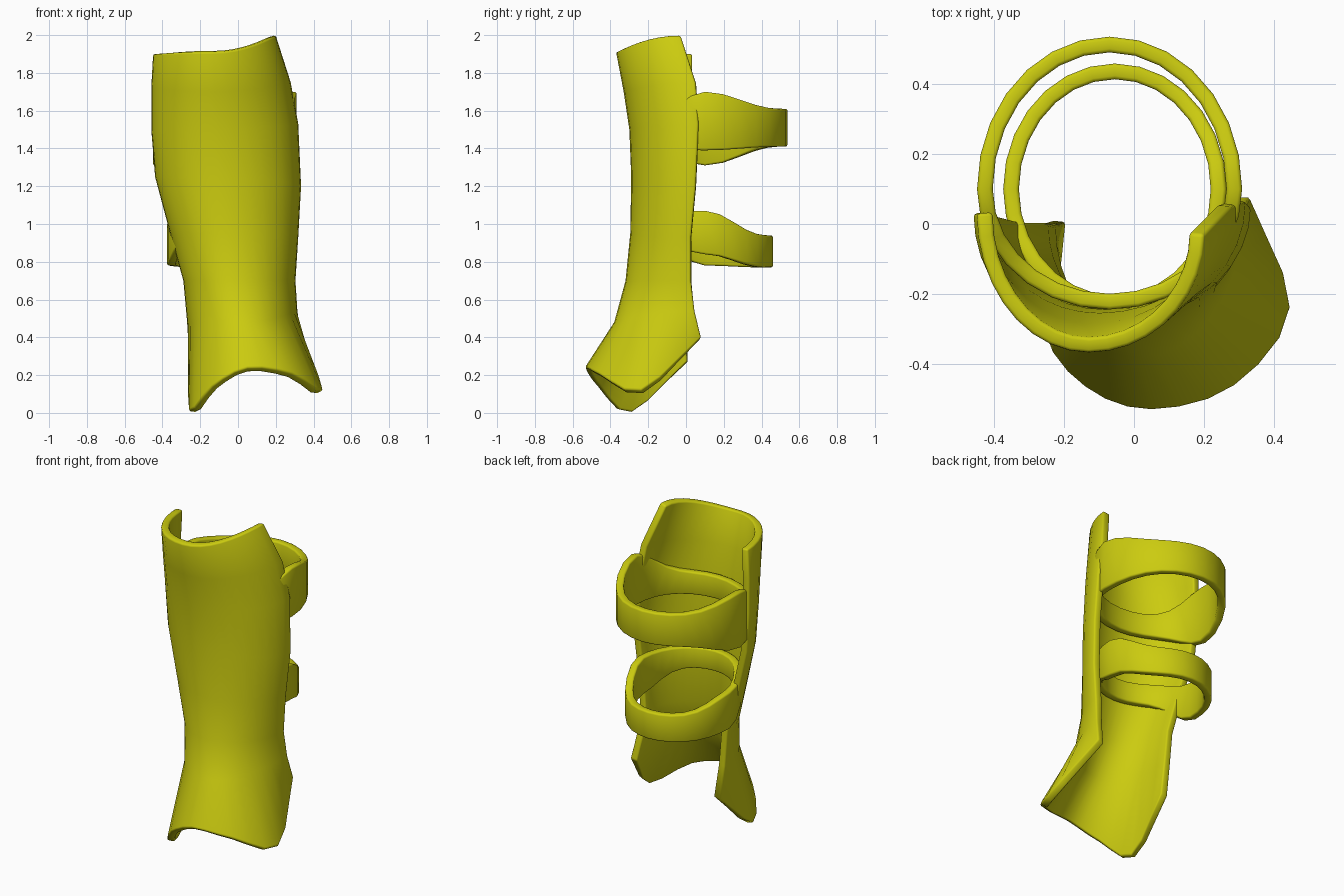
import bpy
import bmesh
import math
from mathutils import Vector

if "Cube" in bpy.data.objects:
    bpy.data.objects.remove(bpy.data.objects["Cube"])

# Single yellow finish
yellow = bpy.data.materials.new("yellow")
yellow.use_nodes = True
colour = (0.6, 0.6, 0.005, 1)
yellow.diffuse_color = colour
yellow.node_tree.nodes["Principled BSDF"].inputs["Base Color"].default_value = colour

COLUMNS = 18


def spline(points, t):
    """Catmull-Rom position along an open list of points, t from 0 to 1."""
    pts = [Vector(p) for p in points]
    last = len(pts) - 1
    i = min(int(t * last), last - 1)
    u = t * last - i
    b, c = pts[i], pts[i + 1]
    a = pts[i - 1] if i > 0 else b * 2 - c
    d = pts[i + 2] if i + 2 <= last else c * 2 - b
    return (b * 2 + (c - a) * u + (a * 2 - b * 5 + c * 4 - d) * u ** 2
            + (b * 3 - a - c * 3 + d) * u ** 3) / 2


def arc_row(left, front, right):
    """Two quarter ellipses that meet at the front ridge."""
    row = []
    for j in range(COLUMNS + 1):
        angle = (j / COLUMNS * 2 - 1) * math.pi / 2
        side = Vector(left if angle < 0 else right)
        ridge = Vector(front)
        s, c = abs(math.sin(angle)), math.cos(angle)
        row.append(Vector((ridge.x + (side.x - ridge.x) * s,
                           side.y + (ridge.y - side.y) * c,
                           ridge.z + (side.z - ridge.z) * s * s)))
    return row


def sheet(name, rows, thickness, closed=False):
    """Skin rows of points, then thicken inward and soften the rims."""
    bm = bmesh.new()
    grid = [[bm.verts.new(p) for p in row] for row in rows]
    count = len(rows[0])
    for upper, lower in zip(grid, grid[1:]):
        for j in range(count if closed else count - 1):
            k = (j + 1) % count
            bm.faces.new((upper[j], lower[j], lower[k], upper[k]))
    mesh = bpy.data.meshes.new(name)
    bm.to_mesh(mesh)
    bm.free()
    obj = bpy.data.objects.new(name, mesh)
    bpy.context.collection.objects.link(obj)
    mesh.materials.append(yellow)
    solid = obj.modifiers.new("thickness", 'SOLIDIFY')
    solid.thickness = thickness
    solid.offset = -1
    bevel = obj.modifiers.new("soft_rim", 'BEVEL')
    bevel.width = 0.01
    bevel.segments = 2
    bevel.limit_method = 'ANGLE'
    bevel.angle_limit = math.radians(50)
    bpy.ops.object.select_all(action='DESELECT')
    obj.select_set(True)
    bpy.context.view_layer.objects.active = obj
    bpy.ops.object.shade_smooth_by_angle(angle=math.radians(40))
    return obj


# Shin shell: left edge, front ridge and right edge of each level
levels = [
    ((-.45, .03, 1.9), (-.13, -.37, 1.91), (.2, -.03, 2)),
    ((-.46, .03, 1.72), (-.12, -.33, 1.7), (.28, .05, 1.75)),
    ((-.46, .03, 1.5), (-.1, -.3, 1.5), (.32, .065, 1.53)),
    ((-.44, .02, 1.25), (-.08, -.29, 1.25), (.335, .05, 1.2)),
    ((-.36, 0, .95), (-.05, -.295, .95), (.32, .025, .93)),
    ((-.29, 0, .7), (-.02, -.32, .7), (.305, .025, .7)),
    ((-.27, 0, .48), (.02, -.38, .48), (.315, .045, .54)),
]
rows = [arc_row(*level) for level in levels]

# Flared lower rim over the ankle
rim = [(-.24, .01, .27), (-.26, -.3, .01), (-.14, -.47, .14), (.05, -.535, .24),
       (.29, -.465, .21), (.45, -.24, .12), (.33, .08, .4)]
rows.append([spline(rim, j / COLUMNS) for j in range(COLUMNS + 1)])
sheet("shin_shell", rows, 0.045)


def strap(name, centre, half_width, back, front, heights):
    """Closed band; heights holds (bottom, top) at back, left, front and right."""
    top, bottom = [], []
    for j in range(28):
        angle = math.tau * j / 28
        s, c = math.sin(angle), math.cos(angle)
        x = centre[0] + half_width * s
        y = centre[1] - c * (front if c > 0 else back)
        side = heights["left" if s > 0 else "right"]
        end = heights["front" if c > 0 else "back"]
        blend = s ** 6
        low, high = (e + (f - e) * blend for e, f in zip(end, side))
        top.append((x, y, high))
        bottom.append((x, y, low))
    sheet(name, [top, bottom], 0.045, closed=True)


strap("upper_strap", (-.07, .1), .38, .437, .345,
      {"back": (1.41, 1.61), "left": (1.39, 1.7), "front": (1.4, 1.54), "right": (1.31, 1.66)})
strap("lower_strap", (-.055, .1), .32, .36, .35,
      {"back": (.77, .94), "left": (.84, 1.07), "front": (.94, 1.07), "right": (.78, 1.01)})
